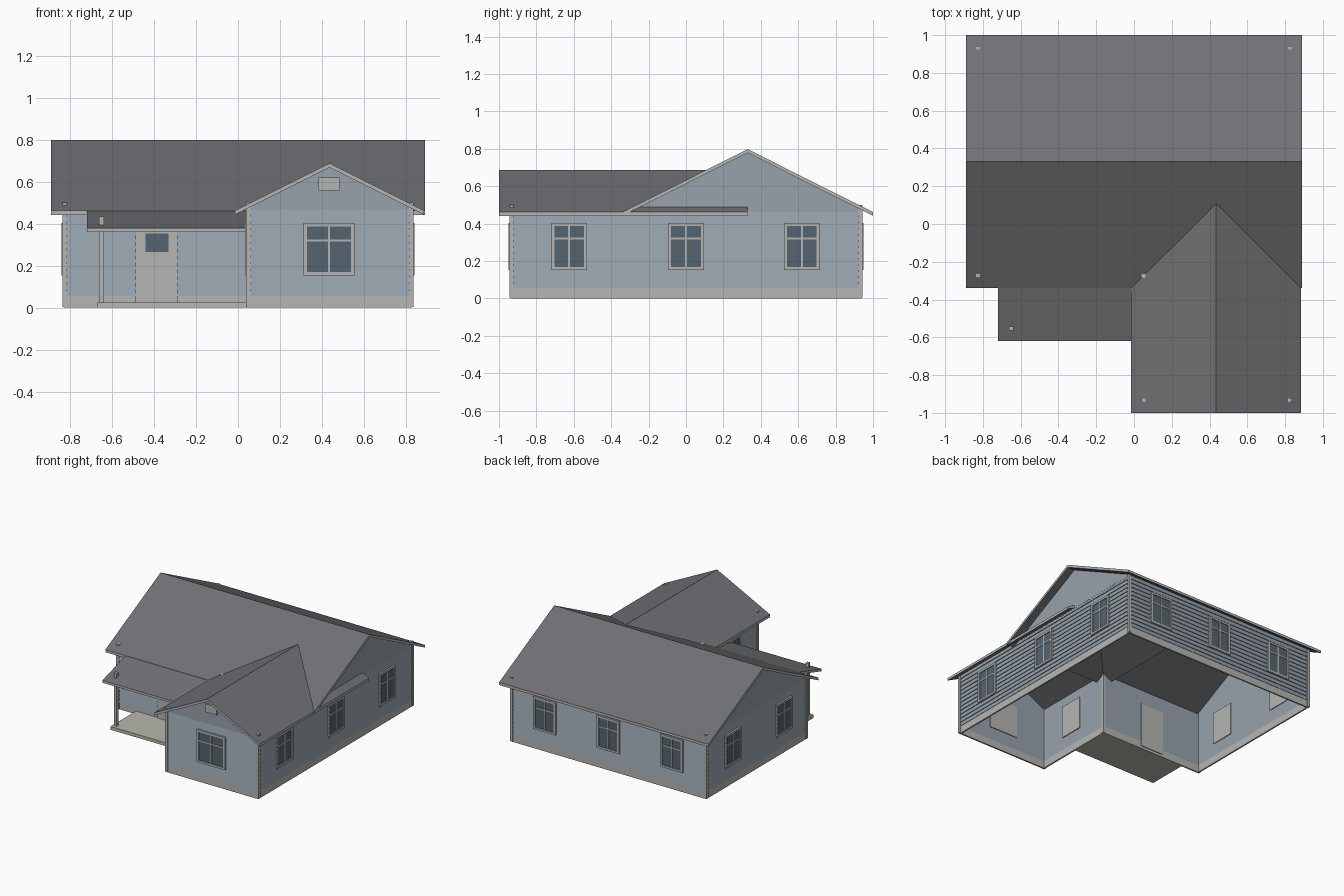
import bpy, bmesh
from math import radians
from mathutils import Matrix, Vector

if "Cube" in bpy.data.objects:
    bpy.data.objects.remove(bpy.data.objects["Cube"])


def material(name, rgb):
    m = bpy.data.materials.new(name)
    m.diffuse_color = (*rgb, 1)
    m.use_nodes = True
    m.node_tree.nodes["Principled BSDF"].inputs["Base Color"].default_value = m.diffuse_color
    return m


WALL = material("wall_blue_grey", (0.31, 0.36, 0.41))
TRIM = material("trim_light_grey", (0.46, 0.46, 0.45))
ROOF = material("roof_dark_grey", (0.16, 0.165, 0.175))
GLASS = material("glass", (0.09, 0.13, 0.16))
FLOOR = material("porch_concrete", (0.48, 0.48, 0.43))


def finish(name, bm, mats):
    bmesh.ops.recalc_face_normals(bm, faces=bm.faces)
    me = bpy.data.meshes.new(name)
    bm.to_mesh(me)
    bm.free()
    for m in mats:
        me.materials.append(m)
    ob = bpy.data.objects.new(name, me)
    bpy.context.collection.objects.link(ob)
    return ob


def boxes(name, spans, mat, matrix=Matrix()):
    """One object from (x0, x1, y0, y1, z0, z1) boxes."""
    bm = bmesh.new()
    for x0, x1, y0, y1, z0, z1 in spans:
        mid = Matrix.Translation(((x0 + x1) / 2, (y0 + y1) / 2, (z0 + z1) / 2))
        bmesh.ops.create_cube(bm, size=1, matrix=mid @ Matrix.Diagonal((x1 - x0, y1 - y0, z1 - z0, 1)))
    ob = finish(name, bm, [mat])
    ob.matrix_world = matrix
    return ob


def extrude(name, profile, axis, a, b, mats):
    """Extrude an (across, z) profile along x or y; steep faces get the second material."""
    bm = bmesh.new()
    pts = [(a, p, z) if axis == 'x' else (p, a, z) for p, z in profile]
    f = bm.faces.new([bm.verts.new(p) for p in pts])
    g = bmesh.ops.extrude_face_region(bm, geom=[f])
    move = Vector((b - a, 0, 0)) if axis == 'x' else Vector((0, b - a, 0))
    bmesh.ops.translate(bm, vec=move, verts=[v for v in g['geom'] if isinstance(v, bmesh.types.BMVert)])
    bmesh.ops.recalc_face_normals(bm, faces=bm.faces)
    if len(mats) > 1:
        for f in bm.faces:
            f.material_index = 0 if abs(f.normal.z) > 0.3 else 1
    return finish(name, bm, mats)


# Walls: lapped siding profile swept round the L-shaped footprint
foot = [Vector(p) for p in [(0.05, -0.933), (0.825, -0.933), (0.825, 0.933),
                            (-0.825, 0.933), (-0.825, -0.275), (0.05, -0.275)]]
corner_out = []
for i, p in enumerate(foot):
    d0, d1 = (p - foot[i - 1]).normalized(), (foot[(i + 1) % 6] - p).normalized()
    corner_out.append(Vector((d0.y + d1.y, -d0.x - d1.x)))
BASE, TOP, ROWS = 0.055, 0.475, 13
profile = [(-0.008, 0), (0.004, 0), (0.004, BASE)]
step = (TOP - BASE) / ROWS
for r in range(ROWS):
    profile += [(0.007, BASE + r * step), (0.001, BASE + (r + 1) * step)]
profile += [(-0.008, TOP), (-0.008, BASE)]
bm = bmesh.new()
rings = [[bm.verts.new((*(p + o * d), z)) for p, o in zip(foot, corner_out)] for d, z in profile]
for k in range(len(rings)):
    lo, hi = rings[k], rings[(k + 1) % len(rings)]
    for i in range(6):
        j = (i + 1) % 6
        f = bm.faces.new((lo[i], lo[j], hi[j], hi[i]))
        f.material_index = 1 if f.calc_center_median().z < BASE - 0.001 else 0
finish("siding_walls", bm, [WALL, TRIM])

# Plain gable triangles
main_gable = [(-0.275, 0.465), (0.933, 0.465), (0.933, 0.478), (0.33, 0.783), (-0.275, 0.478)]
for side, x in (("left", -0.829), ("right", 0.817)):
    extrude("main_gable_" + side, main_gable, 'x', x, x + 0.012, [WALL])
wing_gable = [(0.05, 0.465), (0.825, 0.465), (0.825, 0.478), (0.435, 0.672), (0.05, 0.478)]
extrude("wing_gable", wing_gable, 'y', -0.937, -0.925, [WALL])


# Roofs
def chevron(mid, half, ridge, eave, t):
    top = [(mid - half, eave), (mid, ridge), (mid + half, eave)]
    return top + [(p, z - t) for p, z in reversed(top)]


extrude("main_roof", chevron(0.33, 0.67, 0.798, 0.462, 0.02), 'x', -0.89, 0.89, [ROOF, TRIM])
extrude("wing_roof", chevron(0.435, 0.45, 0.687, 0.462, 0.02), 'y', -1.0, 0.33, [ROOF, TRIM])
extrude("porch_roof", [(-0.62, 0.378), (-0.275, 0.478), (-0.275, 0.46), (-0.62, 0.36)],
        'x', -0.72, 0.05, [ROOF, TRIM])

# Corner boards and porch post, their tops poke through the roofs
c = 0.011
boxes("corner_boards", [(p.x - c, p.x + c, p.y - c * 0.9, p.y + c * 0.9, 0.004, 0.5) for p in foot], TRIM)
boxes("porch_post", [(-0.661, -0.638, -0.565, -0.542, 0.02, 0.433)], TRIM)
boxes("porch_floor", [(-0.672, 0.05, -0.59, -0.275, 0, 0.025)], FLOOR)

# Door with a small light, and the gable vent
boxes("front_door", [(-0.487, -0.287, -0.287, -0.262, 0.02, 0.362)], TRIM)
boxes("door_glass", [(-0.44, -0.33, -0.290, -0.286, 0.265, 0.352)], GLASS)
boxes("gable_vent", [(0.384, 0.484, -0.95, -0.93, 0.557, 0.62)], TRIM)


# Windows: local -y faces outwards
def window(name, x, y, turn, w):
    h, z0, z1, bar, t = w / 2, 0.153, 0.403, 0.32, 0.016
    m = Matrix.Translation((x, y, 0)) @ Matrix.Rotation(radians(turn), 4, 'Z')
    out = (-0.016, 0.0)
    boxes(name + "_frame", [
        (-h, h, 0.0, 0.014, z0, z1),
        (-h, -h + t, *out, z0, z1), (h - t, h, *out, z0, z1),
        (-h + t, h - t, *out, z0, z0 + t), (-h + t, h - t, *out, z1 - t, z1),
        (-0.005, 0.005, -0.013, 0, z0 + t, z1 - t),
        (-h + t, h - t, -0.0128, 0, bar - 0.005, bar + 0.005)], TRIM, m)
    boxes(name + "_glass", [(-h + t, h - t, -0.0095, -0.001, z0 + t, z1 - t)], GLASS, m)


window("front_window", 0.433, -0.933, 0, 0.243)
window("porch_window", 0.05, -0.62, -90, 0.19)
for i, y in enumerate((-0.625, 0.0, 0.62)):
    window(f"right_window_{i}", 0.825, y, 90, 0.19)
    if i:
        window(f"left_window_{i}", -0.825, y, -90, 0.19)
for i, x in enumerate((-0.54, 0.0, 0.54)):
    window(f"back_window_{i}", x, 0.933, 180, 0.19)
